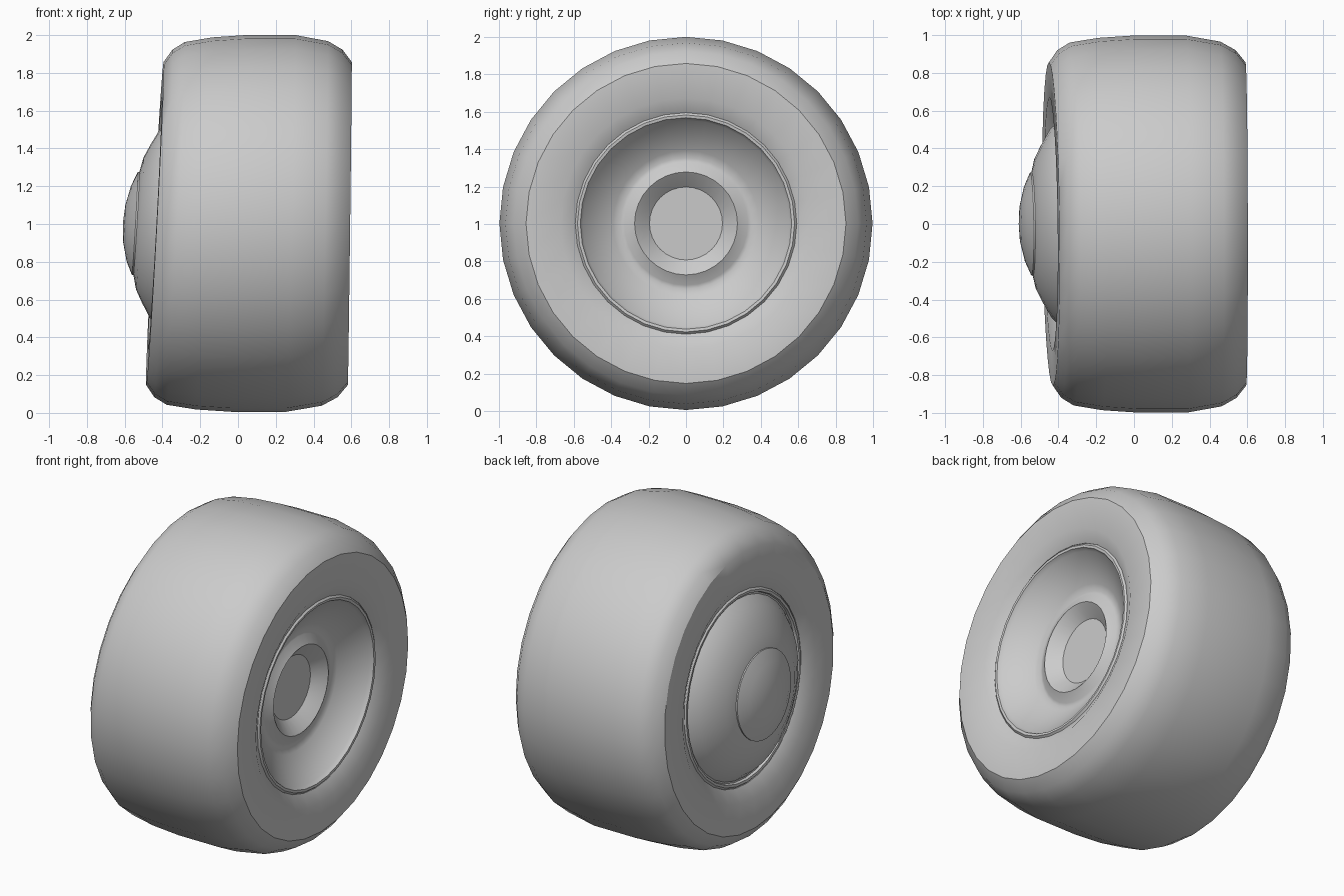
import bpy, bmesh, math

if "Cube" in bpy.data.objects:
    bpy.data.objects.remove(bpy.data.objects["Cube"])

SEG = 32
CZ = 1.003  # axle height

grey = bpy.data.materials.new("plain_grey")
grey.diffuse_color = (0.6, 0.6, 0.6, 1)
grey.use_nodes = True
grey.node_tree.nodes["Principled BSDF"].inputs["Base Color"].default_value = grey.diffuse_color


def skew(x, y, z):
    """Wheel leans a little: the outer face tilts more than the inner face."""
    t = (0.592 - x) / 1.032
    return x + z * (0.012 + 0.042 * t) - y * (0.002 + 0.010 * t)


def lathe(name, profile, angle, closed=False):
    """Revolve (x, radius) points about the x axle."""
    bm = bmesh.new()
    rings = []
    for x, r in profile:
        if r == 0:
            rings.append([bm.verts.new((skew(x, 0, 0), 0, CZ))] * SEG)
            continue
        ring = []
        for i in range(SEG):
            a = 2 * math.pi * i / SEG
            y, z = r * math.sin(a), r * math.cos(a)
            ring.append(bm.verts.new((skew(x, y, z), y, CZ + z)))
        rings.append(ring)
    pairs = list(zip(rings, rings[1:]))
    if closed:
        pairs.append((rings[-1], rings[0]))
    for a, b in pairs:
        for i in range(SEG):
            j = (i + 1) % SEG
            vs = list(dict.fromkeys((a[i], a[j], b[j], b[i])))
            bm.faces.new(vs)
    bmesh.ops.recalc_face_normals(bm, faces=bm.faces)
    me = bpy.data.meshes.new(name)
    bm.to_mesh(me)
    bm.free()
    me.materials.append(grey)
    for p in me.polygons:
        p.use_smooth = True
    me.set_sharp_from_angle(angle=math.radians(angle))
    ob = bpy.data.objects.new(name, me)
    bpy.context.collection.objects.link(ob)
    return ob


# Tyre: rounded tread, flat sidewalls, bevel down to the rim on both sides
lathe("tyre", [
    (-0.395, 0.592), (-0.44, 0.67), (-0.44, 0.855), (-0.395, 0.92),
    (-0.33, 0.96), (-0.18, 0.985), (0.0, 0.997), (0.28, 0.997),
    (0.46, 0.965), (0.54, 0.92), (0.592, 0.855), (0.592, 0.67),
    (0.548, 0.592)], 33, closed=True)

# Rim: domed outer cap, thin lips, dished inner side with raised hub ring
lathe("wheel_rim", [
    (-0.545, 0.0), (-0.54, 0.265), (-0.535, 0.285), (-0.52, 0.35),
    (-0.485, 0.42), (-0.44, 0.50), (-0.385, 0.55), (-0.385, 0.56),
    (-0.40, 0.565), (-0.402, 0.58), (-0.39, 0.592),
    (0.545, 0.592), (0.557, 0.58), (0.555, 0.565), (0.53, 0.552),
    (0.42, 0.39), (0.405, 0.35), (0.41, 0.33), (0.44, 0.275),
    (0.435, 0.268), (0.37, 0.195), (0.37, 0.0)], 37)

# Outer hub cap
lathe("hub_cap", [
    (-0.53, 0.0), (-0.53, 0.273), (-0.546, 0.273), (-0.578, 0.20),
    (-0.602, 0.10), (-0.61, 0.0)], 37)
